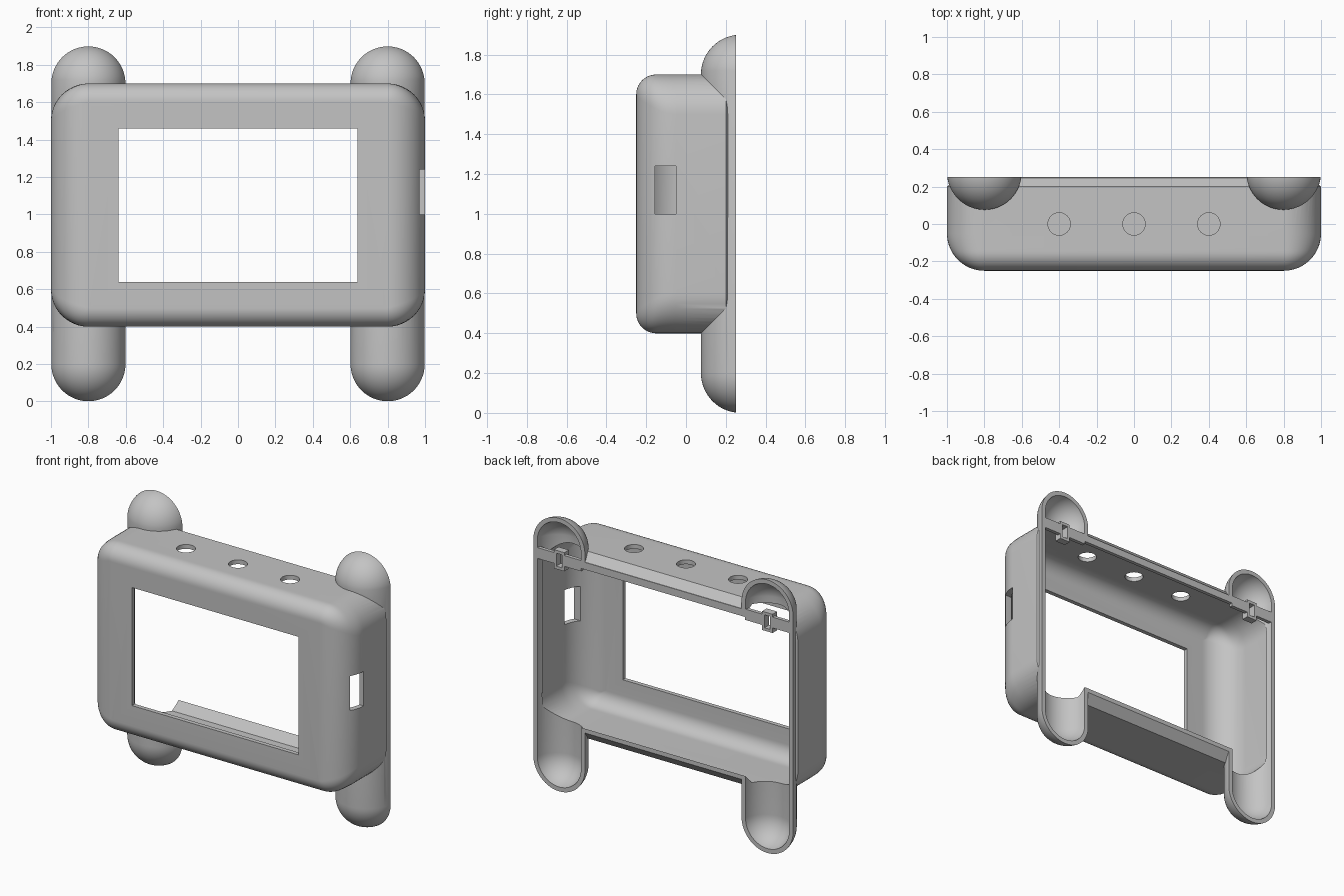
import bpy, bmesh, math
from mathutils import Matrix

cube = bpy.data.objects.get("Cube")
if cube:
    bpy.data.objects.remove(cube, do_unlink=True)

grey = bpy.data.materials.new("plain_grey")
grey.use_nodes = True
colour = (0.55, 0.55, 0.55, 1)
grey.diffuse_color = colour
grey.node_tree.nodes["Principled BSDF"].inputs["Base Color"].default_value = colour

FRONT, BACK, MID_Z = -0.25, 0.25, 1.05
HALF_X, HALF_Z, ROUND_X, ROUND_Z = 1.0, 0.65, 0.2, 0.1
WALL = 0.03
LEG_X, LEG_Y, LEG_R, LEG_LOW, LEG_HIGH = 0.8, 0.275, 0.2, 0.2, 1.7


def finish(bm, name):
    bmesh.ops.recalc_face_normals(bm, faces=bm.faces)
    mesh = bpy.data.meshes.new(name)
    bm.to_mesh(mesh)
    bm.free()
    mesh.materials.append(grey)
    obj = bpy.data.objects.new(name, mesh)
    bpy.context.collection.objects.link(obj)
    return obj


def box(name, x0, x1, y0, y1, z0, z1):
    bm = bmesh.new()
    bmesh.ops.create_cube(bm, size=1)
    centre = Matrix.Translation(((x0 + x1) / 2, (y0 + y1) / 2, (z0 + z1) / 2))
    size = Matrix.Diagonal((x1 - x0, y1 - y0, z1 - z0, 1))
    bmesh.ops.transform(bm, matrix=centre @ size, verts=bm.verts)
    return finish(bm, name)


def ring(bm, hx, hz, r, y, steps=12):
    """Rounded rectangle across the body at depth y."""
    verts = []
    for q, (sx, sz) in enumerate(((1, 1), (-1, 1), (-1, -1), (1, -1))):
        for k in range(steps + 1):
            a = math.pi / 2 * (q + k / steps)
            verts.append(bm.verts.new((sx * (hx - r) + r * math.cos(a), y,
                                       MID_Z + sz * (hz - r) + r * math.sin(a))))
    return verts


def rounded_shell(name, t, end):
    """Lofted body shape, inset by t, narrowing behind its rear shoulder."""
    bm = bmesh.new()
    rings = []
    steps = 20
    for k in range(steps + 1):
        a = math.pi / 2 * k / steps
        depth = ROUND_X * (1 - math.cos(a))
        rise = max(0, 1 - depth / ROUND_Z)
        hx = HALF_X - ROUND_X + ROUND_X * math.sin(a)
        hz = HALF_Z - ROUND_Z + ROUND_Z * math.sqrt(1 - rise * rise)
        r = max(ROUND_X * math.sin(a) - t, 0.006)
        rings.append(ring(bm, hx - t, hz - t, r, FRONT + t + depth))
    shoulder = 0.2
    for y in (shoulder, end):
        inset = t + (y - shoulder) * 1.2
        rings.append(ring(bm, HALF_X - inset, HALF_Z - inset, ROUND_X - inset, y))
    for a, b in zip(rings, rings[1:]):
        for i in range(len(a)):
            j = (i + 1) % len(a)
            bm.faces.new((a[i], a[j], b[j], b[i]))
    bm.faces.new(rings[0])
    bm.faces.new(rings[-1])
    return finish(bm, name)


def capsule(name, x, r):
    bm = bmesh.new()
    bmesh.ops.create_uvsphere(bm, u_segments=64, v_segments=32, radius=r)
    for v in bm.verts:
        v.co.z += LEG_HIGH if v.co.z > 0.001 else LEG_LOW
        v.co.x += x
        v.co.y += LEG_Y
    return finish(bm, name)


def cylinder(name, x, y, z, r, depth):
    bm = bmesh.new()
    bmesh.ops.create_cone(bm, cap_ends=True, segments=48, radius1=r, radius2=r, depth=depth,
                          matrix=Matrix.Translation((x, y, z)))
    return finish(bm, name)


def combine(target, tool, operation):
    mod = target.modifiers.new(operation.lower(), 'BOOLEAN')
    mod.operation, mod.solver, mod.object = operation, 'EXACT', tool
    bpy.context.view_layer.objects.active = target
    bpy.ops.object.modifier_apply(modifier=mod.name)
    bpy.data.objects.remove(tool, do_unlink=True)


# Outer body with four rounded lobes
case = rounded_shell("case_shell", 0, 0.28)
for s in (-1, 1):
    combine(case, capsule("lobe", s * LEG_X, LEG_R), 'UNION')

# Hollow interior
combine(case, rounded_shell("cavity", WALL, 0.3), 'DIFFERENCE')
for s in (-1, 1):
    combine(case, capsule("lobe_cavity", s * LEG_X, LEG_R - WALL), 'DIFFERENCE')

# Open back, screen window, side port, top button holes
combine(case, box("back_cut", -2, 2, BACK, 1, -1, 3), 'DIFFERENCE')
combine(case, box("window_cut", -0.64, 0.64, -0.4, -0.1, 0.64, 1.46), 'DIFFERENCE')
combine(case, box("port_cut", 0.9, 1.1, -0.155, -0.05, 1.0, 1.24), 'DIFFERENCE')
for x in (-0.4, 0, 0.4):
    combine(case, cylinder("button_cut", x, 0, 1.7, 0.06, 0.2), 'DIFFERENCE')

bpy.ops.object.select_all(action='DESELECT')
case.select_set(True)
bpy.context.view_layer.objects.active = case
bpy.ops.object.shade_smooth_by_angle(angle=math.radians(30))

# Rear lip along the top, with a slotted clip at each end
box("lip_middle", -0.64, 0.64, 0.225, 0.25, 1.595, 1.645)
for s, side in ((-1, "right"), (1, "left")):
    def piece(name, a, b, y0, y1, z0, z1):
        box(f"{side}_{name}", min(s * a, s * b), max(s * a, s * b), y0, y1, z0, z1)
    piece("lip_inner", 0.63, 0.775, 0.225, 0.25, 1.575, 1.65)
    piece("lip_outer", 0.825, 0.985, 0.225, 0.25, 1.575, 1.65)
    piece("clip_inner_post", 0.76, 0.778, 0.2, 0.25, 1.54, 1.67)
    piece("clip_outer_post", 0.822, 0.84, 0.2, 0.25, 1.54, 1.67)
    piece("clip_top_bar", 0.77, 0.83, 0.2, 0.25, 1.65, 1.67)
    piece("clip_bottom_bar", 0.77, 0.83, 0.2, 0.25, 1.54, 1.56)
